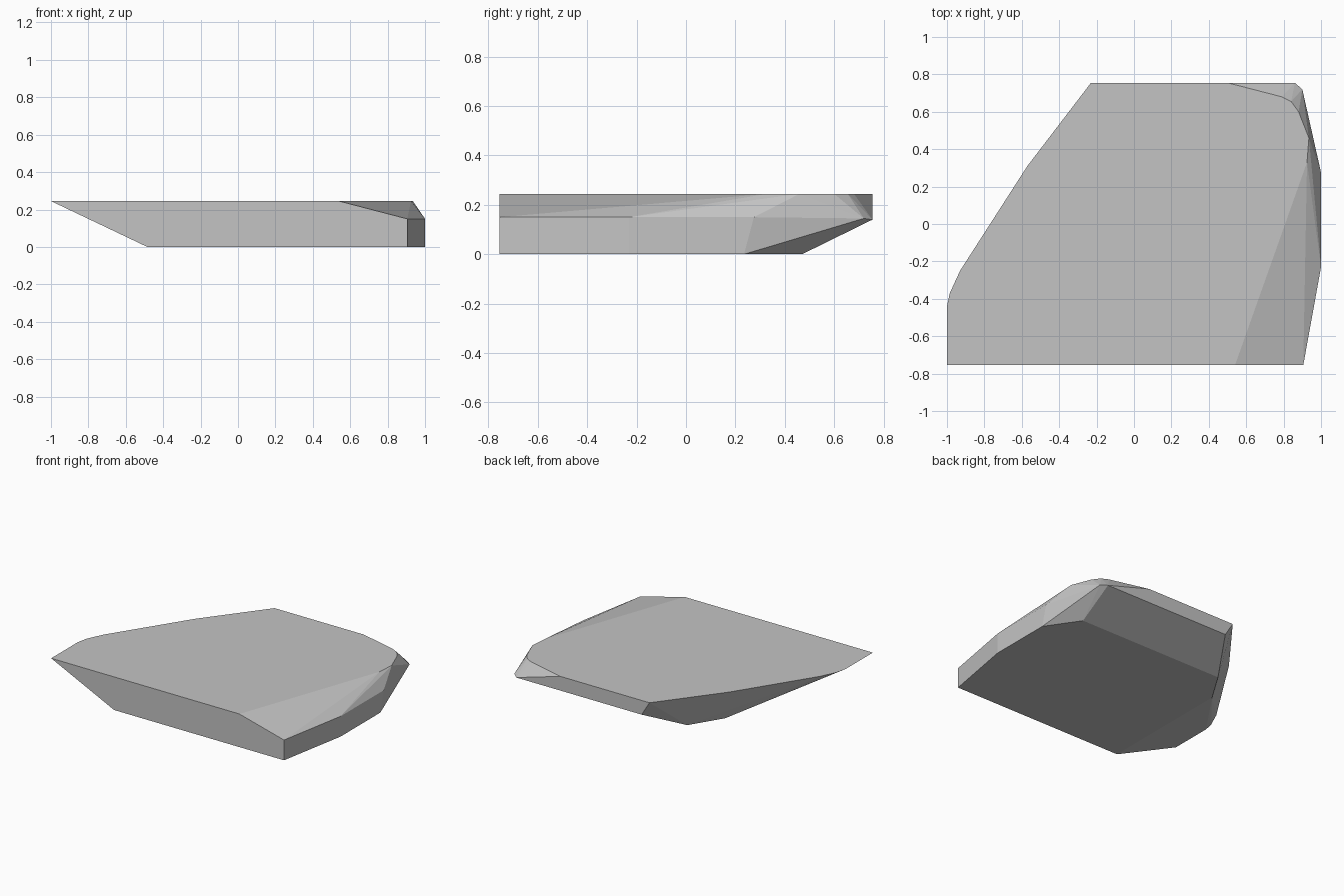
import bpy, bmesh

if "Cube" in bpy.data.objects:
    bpy.data.objects.remove(bpy.data.objects["Cube"])

# Flat upper face outline
TOP_Z = 0.245
top = [(-1, -0.755), (-1, -0.44), (-0.985, -0.37), (-0.93, -0.25), (-0.57, 0.31),
       (-0.23, 0.755), (0.5, 0.755), (0.79, 0.68), (0.84, 0.655), (0.88, 0.60),
       (0.935, 0.46), (0.925, 0.33), (0.54, -0.755)]

# Chipped ridge around the right and back sides
ridge = [(0.905, -0.755, 0.15), (1, -0.23, 0.15), (1, 0.275, 0.15),
         (0.9, 0.72, 0.145), (0.86, 0.755, 0.14), (-0.165, 0.755, 0.14)]

# Flat underside outline
base = [(-0.485, -0.755), (0.905, -0.755), (1, -0.23), (1, 0.235),
        (0.84, 0.47), (-0.34, 0.47), (-0.485, 0.235)]

# Stone slab: faceted solid wrapped around the three outlines
points = [(x, y, TOP_Z) for x, y in top] + ridge + [(x, y, 0) for x, y in base]
bm = bmesh.new()
for p in points:
    bm.verts.new(p)
hull = bmesh.ops.convex_hull(bm, input=bm.verts[:])
loose = [v for v in bm.verts if not v.link_faces]
bmesh.ops.delete(bm, geom=loose, context='VERTS')
bmesh.ops.dissolve_limit(bm, angle_limit=0.01, verts=bm.verts[:], edges=bm.edges[:])
bmesh.ops.recalc_face_normals(bm, faces=bm.faces[:])

mesh = bpy.data.meshes.new("stone_slab")
bm.to_mesh(mesh)
bm.free()

# Plain grey stone
stone = bpy.data.materials.new("stone_grey")
stone.diffuse_color = (0.55, 0.55, 0.55, 1)
stone.use_nodes = True
stone.node_tree.nodes["Principled BSDF"].inputs["Base Color"].default_value = stone.diffuse_color
mesh.materials.append(stone)

slab = bpy.data.objects.new("stone_slab", mesh)
bpy.context.collection.objects.link(slab)
